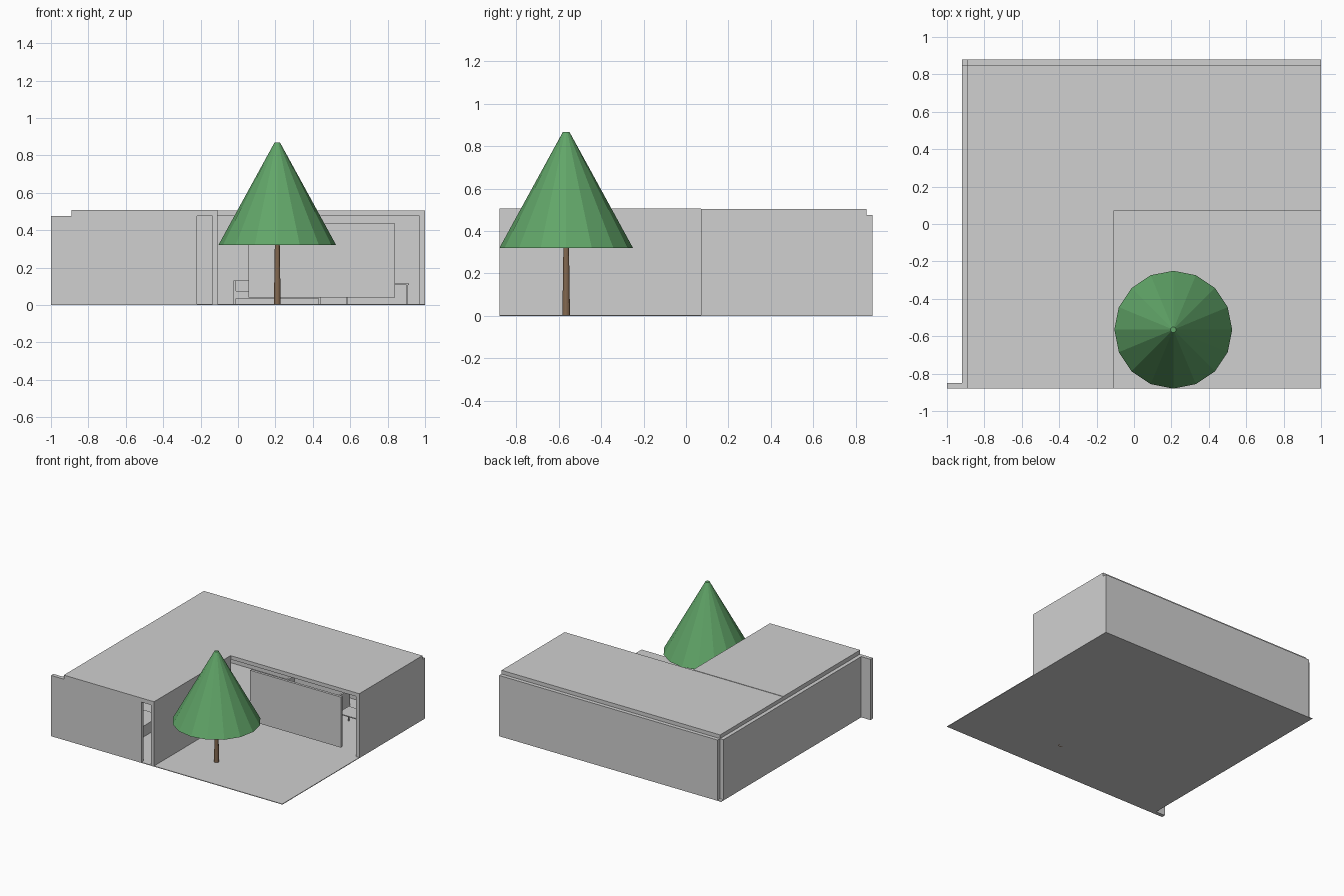
import bpy
import bmesh
import math

if "Cube" in bpy.data.objects:
    bpy.data.objects.remove(bpy.data.objects["Cube"])


def material(name, rgb):
    m = bpy.data.materials.new(name)
    m.diffuse_color = (*rgb, 1.0)
    m.use_nodes = True
    m.node_tree.nodes["Principled BSDF"].inputs["Base Color"].default_value = m.diffuse_color
    return m


GREY = material("pale grey", (0.63, 0.63, 0.63))
GREEN = material("leaf green", (0.12, 0.38, 0.14))
BROWN = material("bark brown", (0.23, 0.14, 0.08))


def finish(name, bm, mat):
    bmesh.ops.recalc_face_normals(bm, faces=bm.faces)
    mesh = bpy.data.meshes.new(name)
    bm.to_mesh(mesh)
    bm.free()
    mesh.materials.append(mat)
    obj = bpy.data.objects.new(name, mesh)
    bpy.context.collection.objects.link(obj)
    return obj


def box(name, x, y, z, mat=GREY):
    """Box from its (min, max) range on each axis."""
    bm = bmesh.new()
    bmesh.ops.create_cube(bm, size=1)
    for v in bm.verts:
        v.co = [r[1] if c > 0 else r[0] for c, r in zip(v.co, (x, y, z))]
    return finish(name, bm, mat)


def cone(name, x, y, z, r1, r2, mat, sides=16):
    """Capped, tapered cylinder between two heights."""
    bm = bmesh.new()
    bmesh.ops.create_cone(bm, cap_ends=True, segments=sides,
                          radius1=r1, radius2=r2, depth=z[1] - z[0])
    bmesh.ops.translate(bm, verts=bm.verts, vec=(x, y, sum(z) / 2))
    return finish(name, bm, mat)


F = 0.005       # floor top
H = 0.475       # wall top

# Floor slab, under house and courtyard
box("floor", (-0.92, 1.0), (-0.88, 0.88), (0, F))

# Outer walls; the front wall runs past the corner
box("front_wall", (-1.0, -0.22), (-0.88, -0.85), (0, H))
box("left_wall", (-0.92, -0.89), (-0.85, 0.85), (0, H))
box("back_wall", (-0.89, 1.0), (0.85, 0.88), (0, H))
box("right_end_wall", (0.97, 1.0), (0.07, 0.85), (0, H))

# Courtyard side: full wall on one wing, free panel on the other
box("courtyard_wall", (-0.135, -0.11), (-0.88, 0.07), (0, H))
box("facade_panel", (0.055, 0.84), (0.07, 0.09), (0.04, 0.435))

# Two roof slabs forming an L
box("side_wing_roof", (-0.89, -0.11), (-0.88, 0.07), (H, 0.507))
box("back_wing_roof", (-0.89, 1.0), (0.07, 0.85), (H, 0.504))

# Sofa
box("sofa_seat", (-0.01, 0.43), (0.56, 0.74), (0.035, 0.075))
box("sofa_back", (-0.01, 0.43), (0.71, 0.75), (0.075, 0.13))
for side, x in (("left", (-0.025, -0.01)), ("right", (0.43, 0.445))):
    box(side + "_sofa_arm", x, (0.56, 0.75), (F, 0.13))

# Low table
box("table_top", (0.58, 0.915), (0.40, 0.54), (0.108, 0.115))
for i, x in enumerate((0.585, 0.905)):
    for j, y in enumerate((0.41, 0.53)):
        box(f"table_leg_{i}{j}", (x - 0.004, x + 0.004),
            (y - 0.004, y + 0.004), (F, 0.108))

# Bed in the side wing
box("bed", (-0.86, -0.45), (-0.60, -0.30), (F, 0.09))

# Courtyard tree
cone("tree_trunk", 0.21, -0.565, (0, 0.40), 0.018, 0.012, BROWN)
cone("tree_crown", 0.21, -0.565, (0.32, 0.868), 0.315, 0.015, GREEN)
